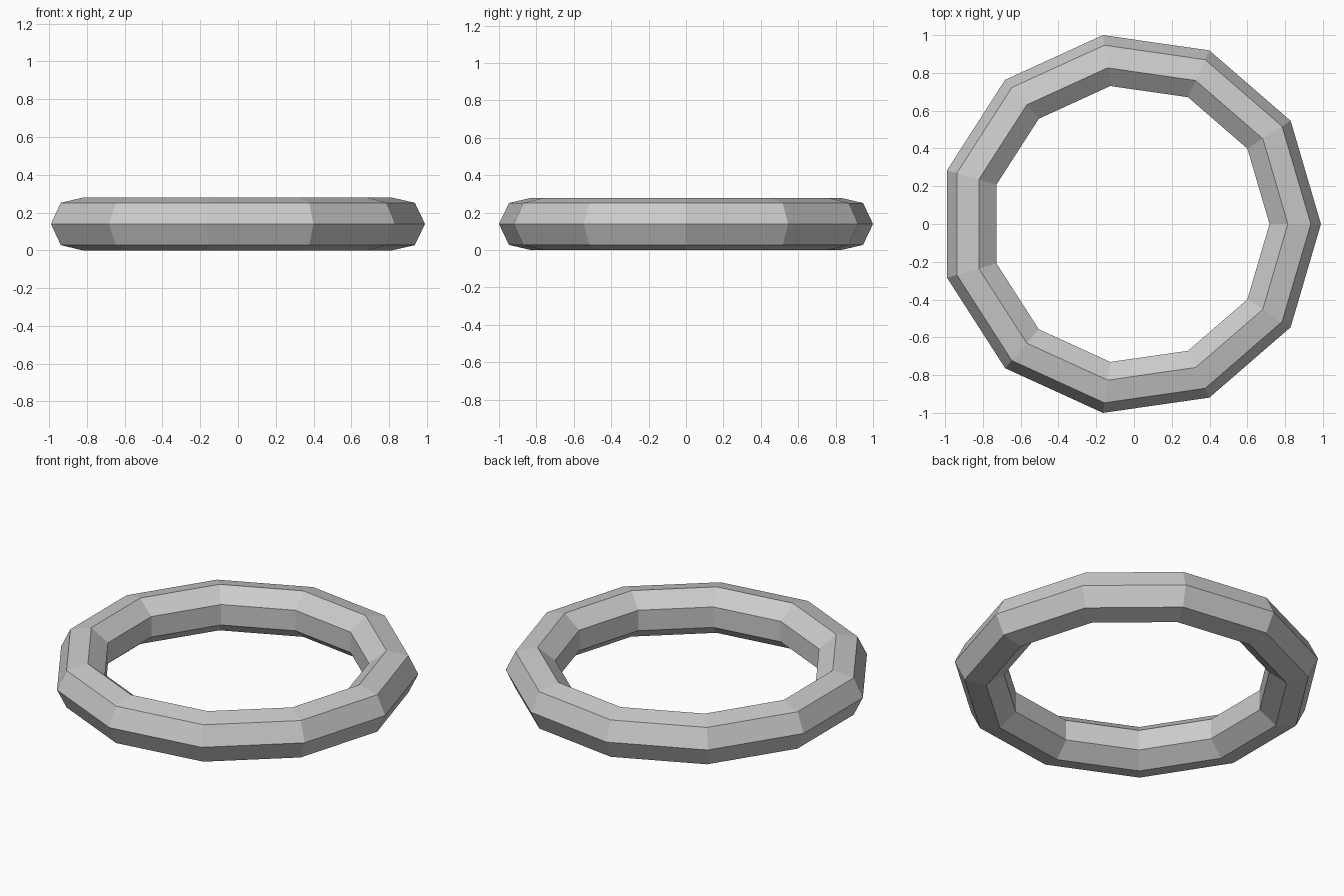
import bpy
import math

if "Cube" in bpy.data.objects:
    bpy.data.objects.remove(bpy.data.objects["Cube"])

# Low-poly ring: 11 segments around, 7-sided cross-section
MAJOR, MINOR = 0.867, 0.1433
SEGMENTS, SIDES = 11, 7

outer = MAJOR + MINOR
shift_x = -outer * (1 - math.cos(math.pi / SEGMENTS)) / 2   # centre the odd-sided outline
height = MINOR * math.sin(2 * math.pi * 2 / SIDES)          # rests on its lowest edges

bpy.ops.mesh.primitive_torus_add(
    major_segments=SEGMENTS, minor_segments=SIDES,
    major_radius=MAJOR, minor_radius=MINOR,
    location=(shift_x, 0, height))
ring = bpy.context.object
ring.name = "ring"
bpy.ops.object.shade_flat()
